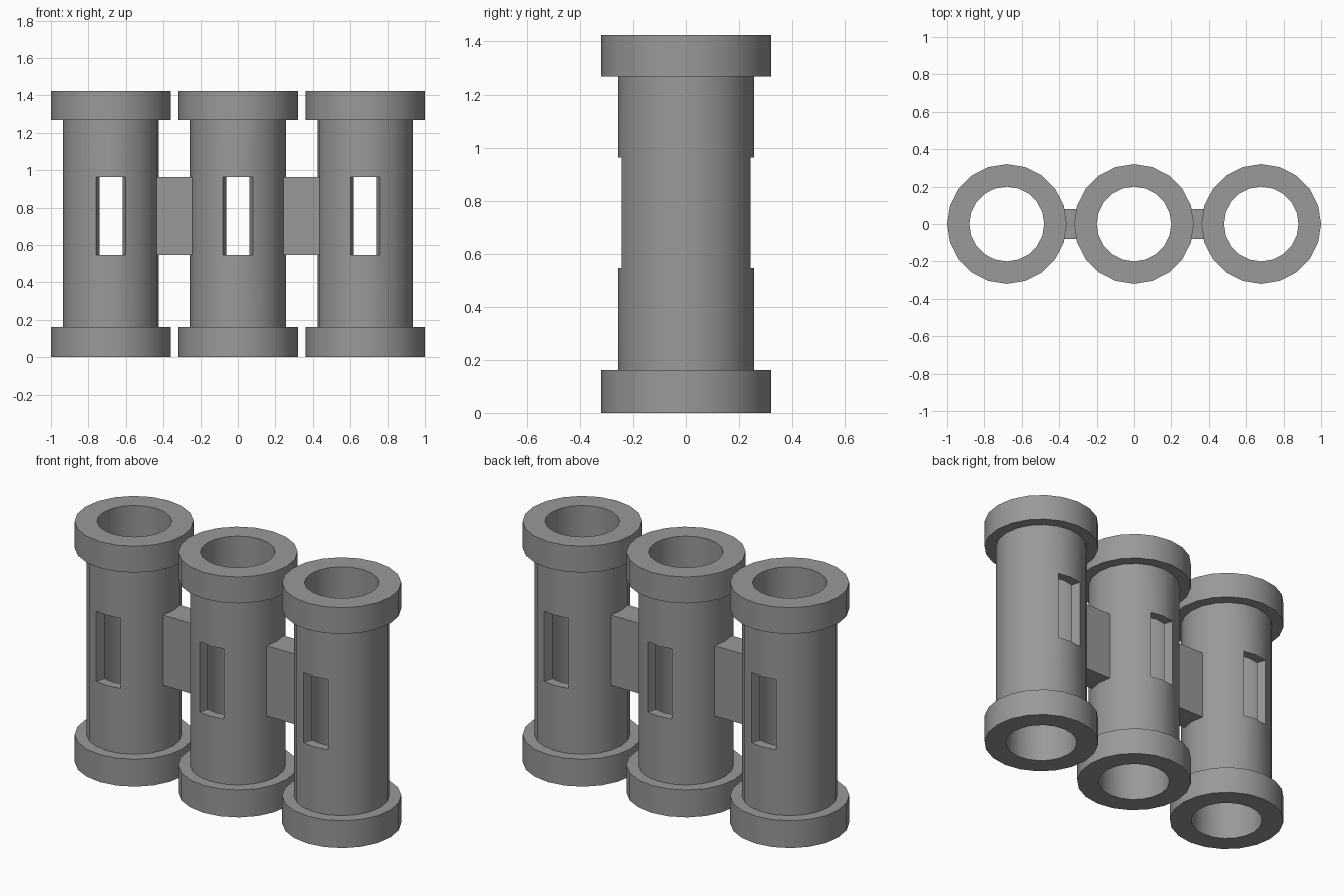
import bpy, bmesh, math

cube = bpy.data.objects.get("Cube")
if cube:
    bpy.data.objects.remove(cube, do_unlink=True)

SIDES = 20
SPACING = 0.68
BORE, SHAFT, COLLAR = 0.2, 0.256, 0.32
HEIGHT, FOOT_TOP, CAP_BOTTOM = 1.424, 0.162, 1.268
SLOT_LOW, SLOT_HIGH = 0.547, 0.963

grey = bpy.data.materials.new("mid grey")
grey.use_nodes = True
colour = (0.32, 0.32, 0.32, 1)
grey.diffuse_color = colour
grey.node_tree.nodes["Principled BSDF"].inputs["Base Color"].default_value = colour


def finish(bm, name, x):
    bmesh.ops.recalc_face_normals(bm, faces=bm.faces)
    mesh = bpy.data.meshes.new(name)
    bm.to_mesh(mesh)
    bm.free()
    mesh.materials.append(grey)
    obj = bpy.data.objects.new(name, mesh)
    obj.location.x = x
    bpy.context.collection.objects.link(obj)
    bpy.ops.object.select_all(action='DESELECT')
    obj.select_set(True)
    bpy.context.view_layer.objects.active = obj
    bpy.ops.object.shade_smooth_by_angle(angle=math.radians(30))


# Hollow column with a collar at each end and slots through front and back
def make_column(name, x):
    profile = [(COLLAR, 0), (COLLAR, FOOT_TOP), (SHAFT, FOOT_TOP),
               (SHAFT, SLOT_LOW), (SHAFT, SLOT_HIGH), (SHAFT, CAP_BOTTOM),
               (COLLAR, CAP_BOTTOM), (COLLAR, HEIGHT), (BORE, HEIGHT),
               (BORE, SLOT_HIGH), (BORE, SLOT_LOW), (BORE, 0)]
    bm = bmesh.new()
    rings = []
    for i in range(SIDES):
        a = math.tau * i / SIDES
        rings.append([bm.verts.new((r * math.cos(a), r * math.sin(a), z))
                      for r, z in profile])
    for i, ring in enumerate(rings):
        after = rings[(i + 1) % SIDES]
        for j in range(len(profile)):
            k = (j + 1) % len(profile)
            middle = math.tau * (i + 0.5) / SIDES
            in_slot = abs(math.sin(middle)) > math.cos(math.tau / SIDES)
            if in_slot and {profile[j][1], profile[k][1]} == {SLOT_LOW, SLOT_HIGH}:
                continue
            bm.faces.new((ring[j], after[j], after[k], ring[k]))
    # Slot reveals join the outer opening to the bore
    for side in (-1, 1):
        rim = [e for e in bm.edges if e.is_boundary and e.verts[0].co.y * side > 0]
        bmesh.ops.bridge_loops(bm, edges=rim)
    finish(bm, name, x)


# Flat block linking two neighbouring columns
def make_link(name, x):
    bm = bmesh.new()
    bmesh.ops.create_cube(bm, size=1)
    for v in bm.verts:
        v.co.x *= SPACING - 2 * 0.225
        v.co.y *= 0.158
        v.co.z = SLOT_LOW if v.co.z < 0 else SLOT_HIGH
    finish(bm, name, x)


for label, step in (("right", -1), ("middle", 0), ("left", 1)):
    make_column(label + "_column", step * SPACING)
for label, side in (("right", -1), ("left", 1)):
    make_link(label + "_link", side * SPACING / 2)
